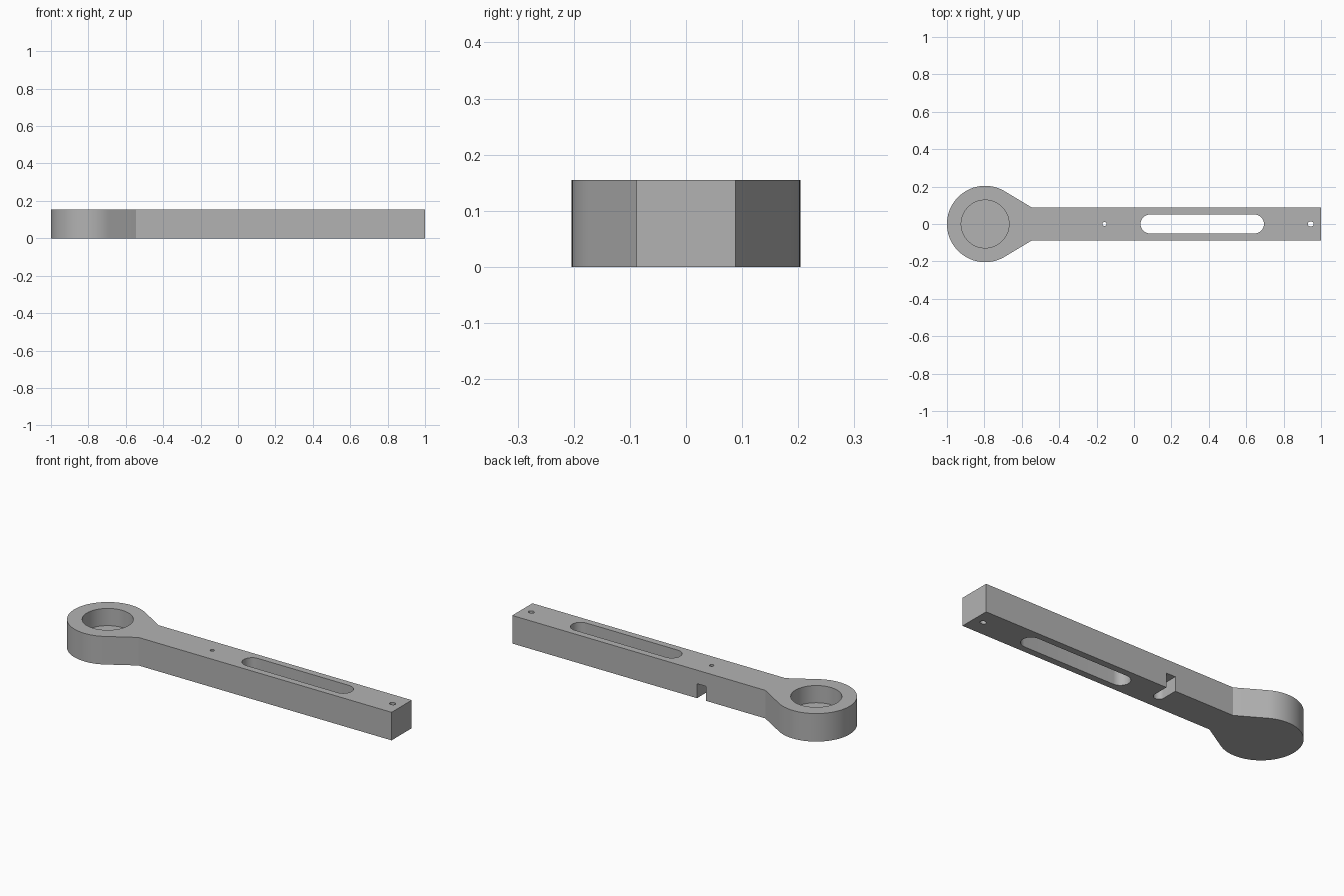
import bpy
import bmesh
from math import acos, atan2, cos, hypot, pi, radians, sin

cube = bpy.data.objects.get("Cube")
if cube:
    bpy.data.objects.remove(cube, do_unlink=True)

THICK = 0.155
HALF_BAR = 0.088
EYE_X, EYE_R = -0.796, 0.204
NECK_X = -0.546
NOTCH_X = -0.157

grey = bpy.data.materials.new("plain grey")
grey.use_nodes = True
grey.diffuse_color = (0.45, 0.45, 0.45, 1)
grey.node_tree.nodes["Principled BSDF"].inputs["Base Color"].default_value = grey.diffuse_color


def arc(cx, cy, r, start, end, steps):
    """Points on a circular arc, both ends included."""
    angles = [start + (end - start) * i / steps for i in range(steps + 1)]
    return [(cx + r * cos(a), cy + r * sin(a)) for a in angles]


def prism(name, outline, z0, z1):
    """Extrude a counter-clockwise outline from z0 to z1."""
    bm = bmesh.new()
    base = bm.faces.new([bm.verts.new((x, y, z0)) for x, y in outline])
    top = bmesh.ops.extrude_face_region(bm, geom=[base])["geom"]
    verts = [v for v in top if isinstance(v, bmesh.types.BMVert)]
    bmesh.ops.translate(bm, verts=verts, vec=(0, 0, z1 - z0))
    bmesh.ops.recalc_face_normals(bm, faces=bm.faces[:])
    mesh = bpy.data.meshes.new(name)
    bm.to_mesh(mesh)
    bm.free()
    mesh.materials.append(grey)
    obj = bpy.data.objects.new(name, mesh)
    bpy.context.collection.objects.link(obj)
    return obj


def slot(x0, x1, r, steps=16):
    """Round-ended slot outline along x."""
    return (arc(x1 - r, 0, r, -pi / 2, pi / 2, steps)
            + arc(x0 + r, 0, r, pi / 2, 3 * pi / 2, steps))


def circle(x, r, steps):
    return arc(x, 0, r, 0, 2 * pi, steps)[:-1]


# Lever body: round eye, tangent neck and straight bar
dx = NECK_X - EYE_X
tangent = atan2(HALF_BAR, dx) + acos(EYE_R / hypot(dx, HALF_BAR))
outline = [(NECK_X, -HALF_BAR), (1, -HALF_BAR), (1, HALF_BAR), (NECK_X, HALF_BAR)]
outline += arc(EYE_X, 0, EYE_R, tangent, 2 * pi - tangent, 64)
lever = prism("lever_arm", outline, 0, THICK)

# Cutters: blind bearing pocket, long slot, two pin holes, side notch
low, high = -0.1, THICK + 0.1
notch_r = 0.028
notch = (arc(NOTCH_X, 0, notch_r, pi, 2 * pi, 16)
         + [(NOTCH_X + notch_r, 0.2), (NOTCH_X - notch_r, 0.2)])
cutters = [
    prism("pocket_cutter", circle(EYE_X, 0.128, 72), 0.06, high),
    prism("slot_cutter", slot(0.035, 0.695, 0.051), low, high),
    prism("pin_hole_cutter", circle(NOTCH_X, 0.011, 24), low, high),
    prism("end_hole_cutter", slot(0.929, 0.961, 0.013), low, high),
    prism("notch_cutter", notch, low, 0.08),
]

bpy.context.view_layer.objects.active = lever
for cutter in cutters:
    cut = lever.modifiers.new(cutter.name, "BOOLEAN")
    cut.operation = "DIFFERENCE"
    cut.solver = "EXACT"
    cut.object = cutter
    bpy.ops.object.modifier_apply(modifier=cut.name)
    bpy.data.objects.remove(cutter, do_unlink=True)

# Smooth the round walls, keep the rims sharp
bpy.ops.object.select_all(action="DESELECT")
lever.select_set(True)
bpy.ops.object.shade_smooth_by_angle(angle=radians(25))
